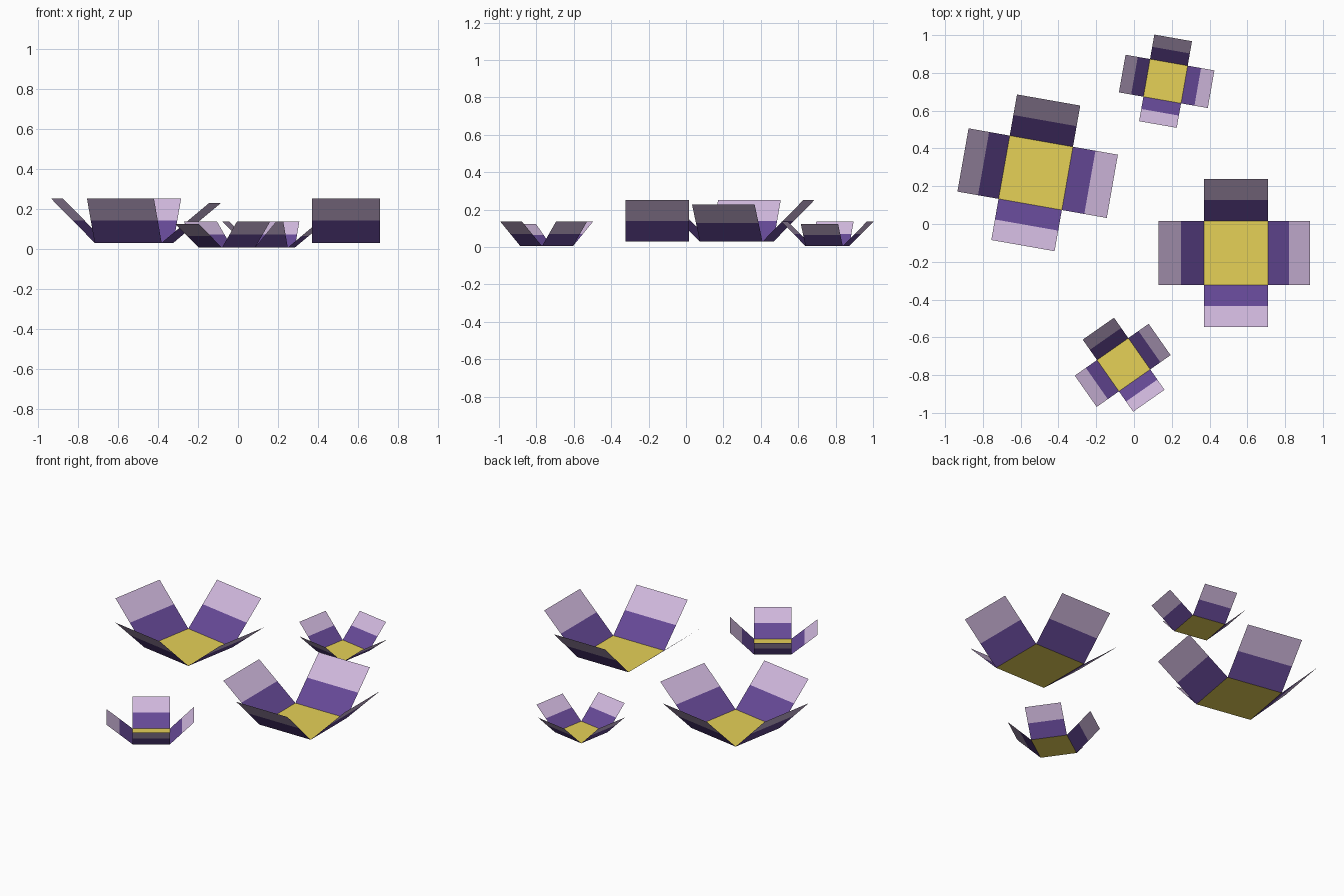
import bpy, bmesh, math
from mathutils import Matrix, Vector

if "Cube" in bpy.data.objects:
    bpy.data.objects.remove(bpy.data.objects["Cube"])


def srgb(r, g, b):
    lin = [(c / 255 / 12.92) if c < 10 else ((c / 255 + 0.055) / 1.055) ** 2.4 for c in (r, g, b)]
    return (*lin, 1.0)


def material(name, rgb):
    m = bpy.data.materials.new(name)
    m.diffuse_color = srgb(*rgb)
    m.use_nodes = True
    m.node_tree.nodes["Principled BSDF"].inputs["Base Color"].default_value = m.diffuse_color
    return m


YELLOW = material("yellow heart", (230, 209, 87))
PURPLE = material("deep purple", (102, 73, 151))
LILAC = material("pale lilac", (208, 184, 221))


def make_object(name, quads, mats, matrix):
    """quads: list of (corner points, material index)"""
    bm = bmesh.new()
    for pts, idx in quads:
        f = bm.faces.new([bm.verts.new(p) for p in pts])
        f.material_index = idx
    bmesh.ops.remove_doubles(bm, verts=bm.verts, dist=1e-5)
    me = bpy.data.meshes.new(name)
    bm.to_mesh(me)
    bm.free()
    for m in mats:
        me.materials.append(m)
    ob = bpy.data.objects.new(name, me)
    ob.matrix_world = matrix
    bpy.context.collection.objects.link(ob)


H = 0.17          # half side of the heart of a full-size flower
LENGTH = 0.313    # petal length along its slope


def flower(name, centre, turn, scale):
    base = (Matrix.Translation(Vector(centre)) @ Matrix.Rotation(math.radians(turn), 4, 'Z')
            @ Matrix.Scale(scale, 4))
    # flat square heart
    make_object(name + "_heart", [([(-H, -H, 0), (H, -H, 0), (H, H, 0), (-H, H, 0)], 0)], [YELLOW], base)
    # four raised petals, dark inner half and pale outer half; the first leans lower
    for i in range(4):
        tilt = math.radians(39.5 if i == 0 else 45)
        quads = []
        for k in range(2):
            a, b = LENGTH * k / 2, LENGTH * (k + 1) / 2
            xa, za = H + a * math.cos(tilt), a * math.sin(tilt)
            xb, zb = H + b * math.cos(tilt), b * math.sin(tilt)
            quads.append(([(xa, -H, za), (xb, -H, zb), (xb, H, zb), (xa, H, za)], k))
        make_object(f"{name}_petal_{i + 1}", quads, [PURPLE, LILAC],
                    base @ Matrix.Rotation(i * math.pi / 2, 4, 'Z'))


flower("large_right_flower", (0.54, -0.153, 0.029), 180, 1.0)
flower("large_left_flower", (-0.52, 0.271, 0.029), -10, 1.0)
flower("small_back_flower", (0.167, 0.756, 0.005), -10, 0.595)
flower("small_front_flower", (-0.055, -0.745, 0.005), 215, 0.595)
